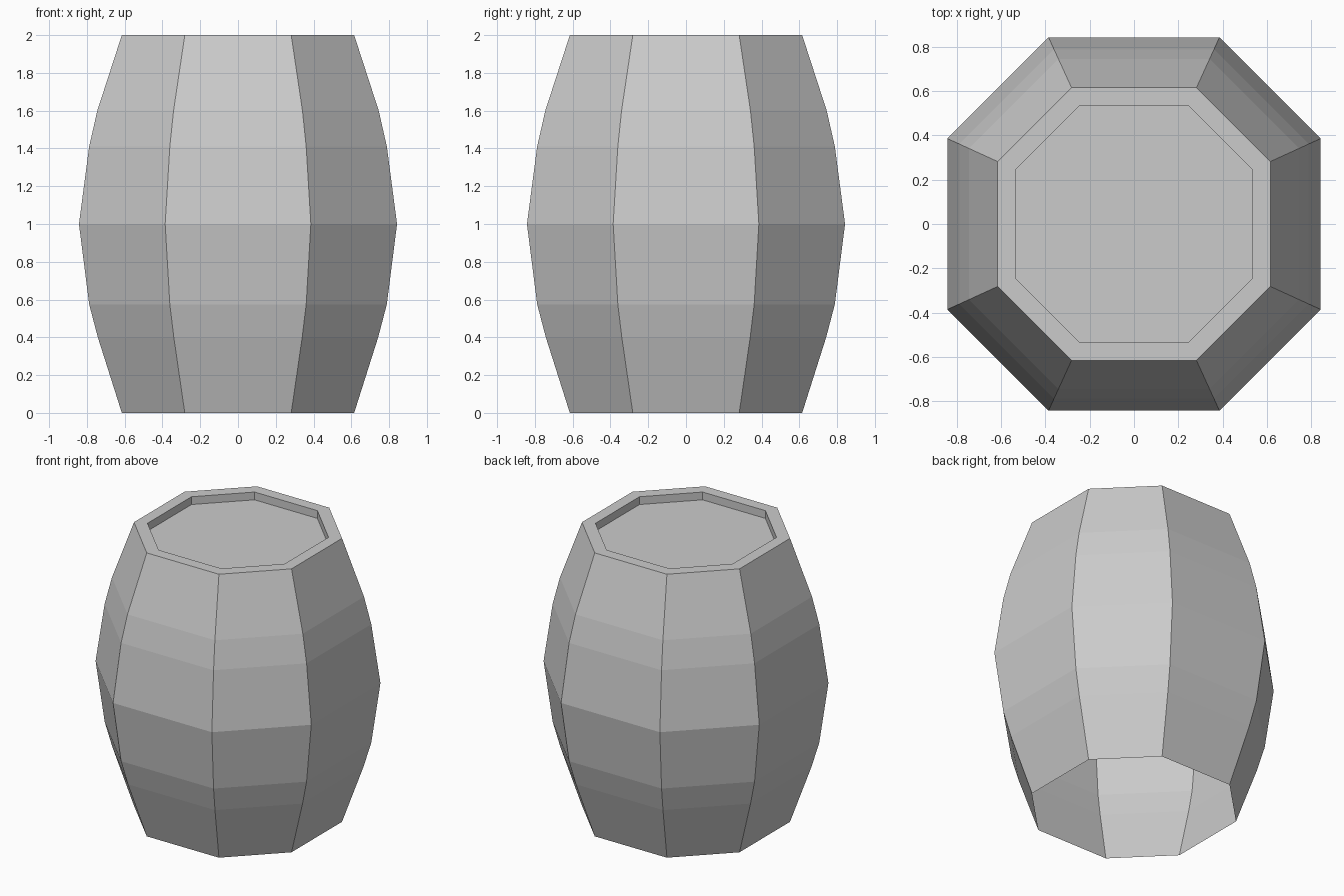
import bpy
import bmesh

cube = bpy.data.objects.get("Cube")
if cube:
    bpy.data.objects.remove(cube, do_unlink=True)

# Single plain grey
grey = bpy.data.materials.new("plain_grey")
grey.use_nodes = True
colour = (0.6, 0.6, 0.6, 1)
grey.diffuse_color = colour
grey.node_tree.nodes["Principled BSDF"].inputs["Base Color"].default_value = colour

# Profile (half width, height): open foot, bulging staves, rim, recessed lid
PROFILE = [(0.615, 0), (0.742, 0.4), (0.788, 0.575), (0.842, 1.0),
           (0.788, 1.41), (0.745, 1.6), (0.615, 2.0),
           (0.535, 2.0), (0.535, 1.945)]
FLAT = 0.458  # half length of a straight side, relative to the half width


def octagon(bm, r, z):
    """Ring of eight vertices with wide sides facing the axes."""
    f = r * FLAT
    ring = []
    x, y, u, v = r, -f, r, f
    for _ in range(4):
        ring += [bm.verts.new((x, y, z)), bm.verts.new((u, v, z))]
        x, y, u, v = -y, x, -v, u
    return ring


bm = bmesh.new()
rings = [octagon(bm, r, z) for r, z in PROFILE]

# Staves, rim and recess wall
for low, high in zip(rings, rings[1:]):
    for i in range(8):
        j = (i + 1) % 8
        bm.faces.new((low[i], low[j], high[j], high[i]))

# Lid
bm.faces.new(rings[-1])

mesh = bpy.data.meshes.new("barrel")
bm.to_mesh(mesh)
bm.free()
mesh.materials.append(grey)
barrel = bpy.data.objects.new("barrel", mesh)
bpy.context.collection.objects.link(barrel)
